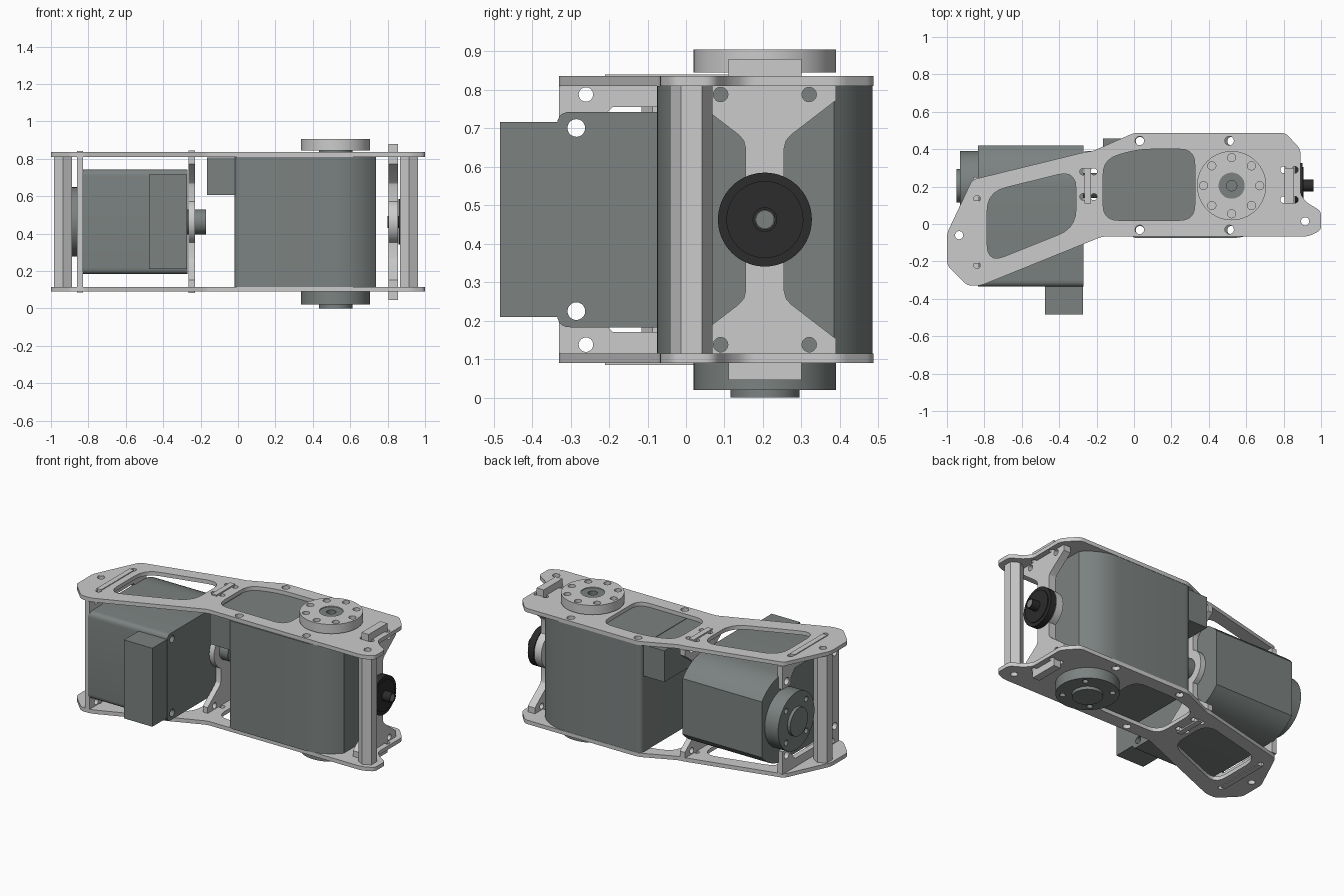
import bpy, bmesh, math
from mathutils import Vector

if "Cube" in bpy.data.objects:
    bpy.data.objects.remove(bpy.data.objects["Cube"])


def material(name, c):
    m = bpy.data.materials.new(name)
    m.diffuse_color = (*c, 1)
    m.use_nodes = True
    m.node_tree.nodes["Principled BSDF"].inputs["Base Color"].default_value = m.diffuse_color
    return m


DARK = material("motor_grey", (0.20, 0.225, 0.22))
BLACK = material("black_plastic", (0.025, 0.025, 0.025))


def circle(c, r, n=32, start=0.0):
    return [(c[0] + r * math.cos(start + 2 * math.pi * i / n),
             c[1] + r * math.sin(start + 2 * math.pi * i / n)) for i in range(n)]


def rect(a0, a1, b0, b1):
    return [(a0, b0), (a1, b0), (a1, b1), (a0, b1)]


def rounded(pts, r, n=5):
    out = []
    for i, p in enumerate(pts):
        p, a, b = Vector(p), Vector(pts[i - 1]), Vector(pts[(i + 1) % len(pts)])
        d = min(r, 0.45 * (a - p).length, 0.45 * (b - p).length)
        s, e = p + (a - p).normalized() * d, p + (b - p).normalized() * d
        for k in range(n + 1):
            t = k / n
            out.append(tuple(s * (1 - t) ** 2 + p * 2 * t * (1 - t) + e * t * t))
    return out


def prism(name, outline, lo, hi, axis="z", holes=(), mat=None):
    """Extrude a profile with holes; profile plane is xy (axis z) or yz (axis x)."""
    cu = bpy.data.curves.new(name, "CURVE")
    cu.dimensions, cu.fill_mode, cu.extrude = "2D", "BOTH", (hi - lo) / 2
    for loop in [outline, *holes]:
        sp = cu.splines.new("POLY")
        sp.points.add(len(loop) - 1)
        for q, (a, b) in zip(sp.points, loop):
            q.co = (a, b, 0, 1)
        sp.use_cyclic_u = True
    tmp = bpy.data.objects.new(name + "_profile", cu)
    bpy.context.collection.objects.link(tmp)
    bpy.context.view_layer.update()
    dg = bpy.context.evaluated_depsgraph_get()
    me = bpy.data.meshes.new_from_object(tmp.evaluated_get(dg))
    bpy.data.objects.remove(tmp)
    bm = bmesh.new()
    bm.from_mesh(me)
    bmesh.ops.remove_doubles(bm, verts=bm.verts, dist=1e-5)
    for v in bm.verts:
        a, b, w = v.co
        w += (lo + hi) / 2
        v.co = (a, b, w) if axis == "z" else (w, a, b)
    bmesh.ops.recalc_face_normals(bm, faces=bm.faces)
    bm.to_mesh(me)
    bm.free()
    me.materials.clear()
    if mat:
        me.materials.append(mat)
    ob = bpy.data.objects.new(name, me)
    bpy.context.collection.objects.link(ob)
    bpy.ops.object.select_all(action="DESELECT")
    ob.select_set(True)
    bpy.context.view_layer.objects.active = ob
    bpy.ops.object.shade_smooth_by_angle(angle=math.radians(25))
    return ob


CY, CZ = 0.205, 0.4625

# side plates, bottom and top
plate = rounded([(-0.865, 0.237), (-0.26, 0.385), (-0.22, 0.39), (0, 0.487), (0.81, 0.487),
                 (0.89, 0.40), (0.89, 0.155), (0.93, 0.11), (1, 0.07), (1, -0.035),
                 (0.93, -0.067), (-0.17, -0.067), (-0.82, -0.33), (-0.89, -0.33),
                 (-1, -0.22), (-1, -0.05)], 0.025)
windows = [rounded([(-0.785, 0.17), (-0.31, 0.288), (-0.31, -0.02), (-0.785, -0.21)], 0.1),
           rounded([(-0.165, 0.345), (0.02, 0.4), (0.325, 0.4), (0.325, 0.02), (-0.165, 0.02)], 0.08)]
screw_holes = [circle((x, y), 0.024, 20) for x in (0.03, 0.51) for y in (0.445, -0.03)]
screw_holes += [circle(c, 0.025, 20) for c in ((-0.935, -0.06), (0.915, 0.016))]
tab_holes = [circle((x, y), 0.018, 12) for x in (-0.272, -0.215) for y in (0.145, 0.28)]
tab_holes += [circle((x, y), 0.018, 12) for x in (0.80, 0.86) for y in (0.13, 0.29)]
tab_holes += [circle((-0.84, y), 0.018, 12) for y in (0.135, -0.22)]
for nm, z in (("bottom_plate", 0.09), ("top_plate", 0.81)):
    prism(nm, plate, z, z + 0.025, "z", windows + screw_holes + tab_holes)

# hexagonal standoffs between the plates
for nm, c in (("left_standoff", (-0.935, -0.06)), ("right_standoff", (0.915, 0.014))):
    prism(nm, circle(c, 0.055, 6, math.pi / 2), 0.09, 0.834, "z", [circle(c, 0.022, 20)])


# motors: round-ended body, connector block, output flange and boss
def motor(name, c, lo, hi, axis):
    a, b = c
    arc = [(0.28 * math.cos(t), 0.28 * math.sin(t))
           for t in [math.radians(90 - 50.2 + 50.2 * k / 10) for k in range(11)]]
    corner = rounded([(0, 0.28), (-0.54, 0.28), (-0.54, -0.28), (0, -0.28)], 0.035)[6:18]
    prof = arc + corner + [(u, -v) for u, v in reversed(arc)]
    holes = [circle((a + u, b + v), 0.023, 20) for u in (-0.49, 0) for v in (-0.238, 0.238)]
    prism(name + "_body", [(a + u, b + v) for u, v in prof], lo, hi, axis, holes, DARK)
    prism(name + "_connector", rect(a - 0.688, a - 0.538, b - 0.253, b + 0.253),
          hi - 0.205, hi - 0.003, axis, (), DARK)
    bolts = [circle(q, 0.018, 14) for q in circle(c, 0.145, 4, math.pi / 4)]
    prism(name + "_flange", circle(c, 0.185, 64), lo - 0.095, lo, axis, bolts, DARK)
    prism(name + "_boss", circle(c, 0.09, 40), lo - 0.115, lo - 0.09, axis, (), DARK)


HUB = (0.522, CY)
AX = (CY, CZ)
motor("upright_motor", HUB, 0.115, 0.81, "z")
motor("lying_motor", AX, -0.835, -0.27, "x")
prism("lying_motor_shaft", circle(AX, 0.067), -0.27, -0.17, "x", (), DARK)

# output hub on the top plate
prism("hub_neck", circle(HUB, 0.09, 40), 0.80, 0.845, "z", (), DARK)
prism("hub_disc", circle(HUB, 0.185, 64), 0.845, 0.905, "z",
      [circle(q, 0.022, 16) for q in circle(HUB, 0.15, 8)] + [circle(HUB, 0.07)])
prism("hub_core", circle(HUB, 0.07), 0.845, 0.90, "z", [circle(HUB, 0.028, 20)], DARK)


# hourglass brackets carrying the axle
def bracket(name, x0, x1, tab, bore):
    q = [(0.095, tab), (0.095, 0.3475), (0.185, 0.3475), (0.185, 0.31), (0.068, 0.22),
         (0.055, 0.205), (0.05, 0.185)]
    t0 = math.acos(0.05 / 0.12)
    q += [(0.12 * math.cos(t0 * (1 - k / 8)), 0.12 * math.sin(t0 * (1 - k / 8))) for k in range(8)]
    half = q + [(0.12, 0)] + [(u, -v) for u, v in reversed(q)]
    full = half + [(-u, v) for u, v in reversed(half)]
    holes = [circle((CY + s * 0.115, CZ + t * 0.325), 0.019, 14) for s in (-1, 1) for t in (-1, 1)]
    prism(name, [(CY + u, CZ + v) for u, v in full], x0, x1, "x", holes + [circle(AX, bore)])


bracket("middle_bracket", -0.265, -0.23, 0.381, 0.066)
bracket("right_bracket", 0.805, 0.855, 0.417, 0.03)

# left motor mount: frame cut around the flange, with tabs
t1 = math.asin(0.19 / 0.192)
mount = [(-0.33, 0.115), (-0.21, 0.115), (-0.21, 0.085), (0.125, 0.085), (0.125, 0.115),
         (0.25, 0.115), (0.25, 0.262), (0.16, 0.262), (0.16, 0.215), (0.12, 0.17),
         (-0.19, 0.17), (-0.22, 0.20)]
mount += [(y, 2 * CZ - z) for y, z in reversed(mount)]
prism("left_motor_mount", mount, -0.862, -0.828, "x",
      [circle((y, CZ + s * 0.238), 0.023, 20) for y in (-0.285, CY) for s in (-1, 1)]
      + [circle((-0.26, CZ + s * 0.325), 0.019, 14) for s in (-1, 1)])

# idler wheel and axle on the right
prism("idler_wheel", circle(AX, 0.122, 64), 0.858, 0.90, "x", [circle(AX, 0.032)], BLACK)
prism("idler_cap", circle(AX, 0.10, 64), 0.90, 0.906, "x", [circle(AX, 0.032)], BLACK)
prism("idler_axle", circle(AX, 0.032), 0.80, 0.96, "x", [circle(AX, 0.025)], BLACK)
prism("idler_axle_core", circle(AX, 0.024), 0.80, 0.957, "x", (), DARK)
